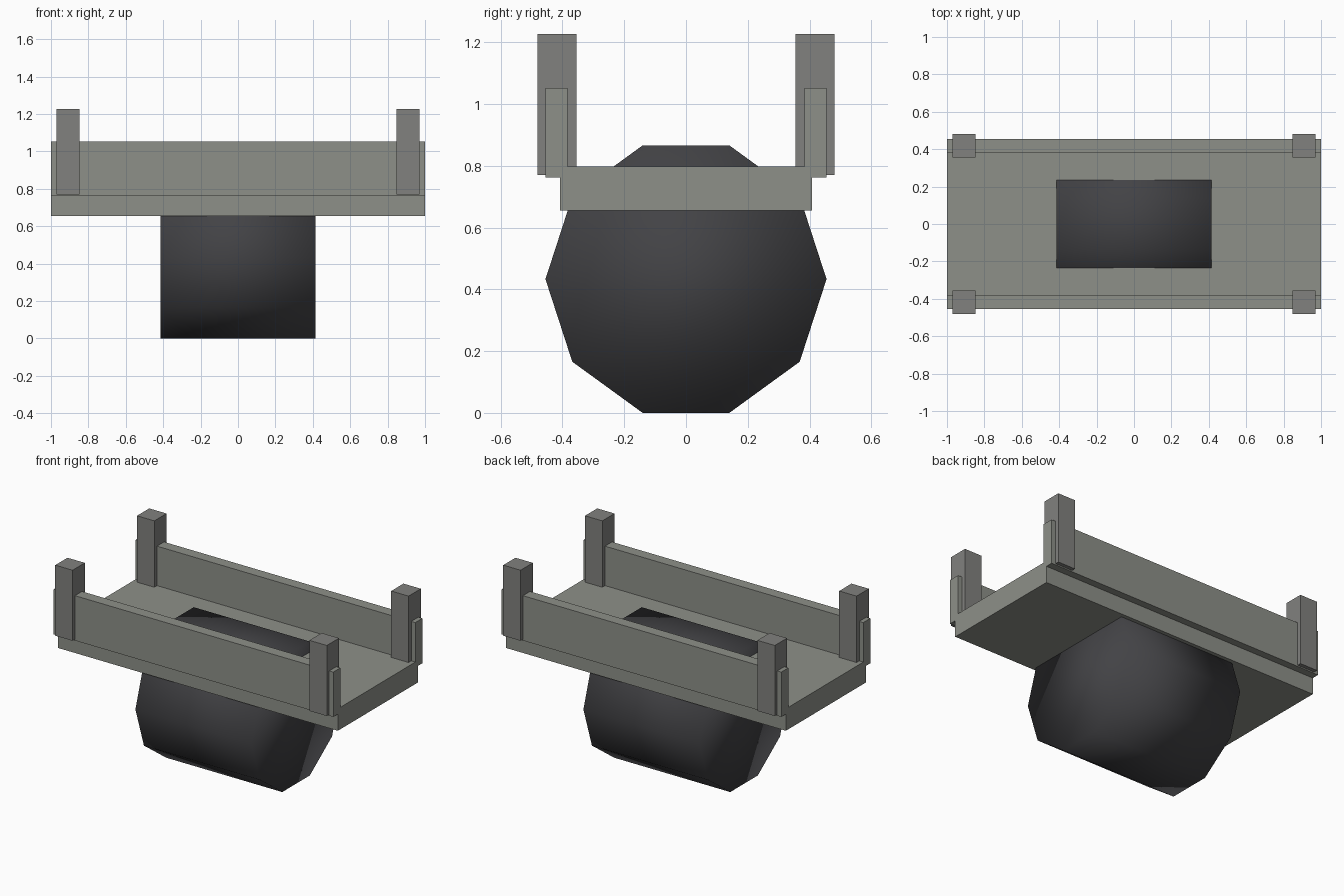
import bpy, bmesh, math

if "Cube" in bpy.data.objects:
    bpy.data.objects.remove(bpy.data.objects["Cube"])


def material(name, rgb):
    m = bpy.data.materials.new(name)
    m.diffuse_color = (*rgb, 1)
    m.use_nodes = True
    m.node_tree.nodes["Principled BSDF"].inputs["Base Color"].default_value = m.diffuse_color
    return m


deck_grey = material("deck_grey", (0.27, 0.28, 0.25))
post_grey = material("post_grey", (0.22, 0.22, 0.21))
dark = material("dark_rubber", (0.055, 0.055, 0.06))


def add_object(name, bm, mat):
    bmesh.ops.recalc_face_normals(bm, faces=bm.faces[:])
    mesh = bpy.data.meshes.new(name)
    bm.to_mesh(mesh)
    bm.free()
    mesh.materials.append(mat)
    obj = bpy.data.objects.new(name, mesh)
    bpy.context.collection.objects.link(obj)
    return obj


def box(name, x, y, z, mat):
    bm = bmesh.new()
    bmesh.ops.create_cube(bm, size=1)
    for v in bm.verts:
        for i, (lo, hi) in enumerate((x, y, z)):
            v.co[i] = hi if v.co[i] > 0 else lo
    return add_object(name, bm, mat)


# Flat deck
box("deck", (-1, 1), (-0.408, 0.408), (0.655, 0.797), deck_grey)

# Side rails and corner posts
for sy, side in ((-1, "front"), (1, "back")):
    box(f"{side}_rail", (-1, 1), sorted((sy * 0.383, sy * 0.455)), (0.762, 1.052), deck_grey)
    for sx, end in ((-1, "left"), (1, "right")):
        box(f"{side}_{end}_post", sorted((sx * 0.847, sx * 0.971)),
            sorted((sy * 0.355, sy * 0.48)), (0.77, 1.226), post_grey)

# Ten-sided roller lying along x, poking up through the deck
R = 0.455
bm = bmesh.new()
ring = [bm.verts.new((-0.415, R * math.cos(a), 0.433 + R * math.sin(a)))
        for a in (i * math.tau / 10 for i in range(10))]
cap = bm.faces.new(ring)
ext = bmesh.ops.extrude_face_region(bm, geom=[cap], use_keep_orig=True)
bmesh.ops.translate(bm, vec=(0.83, 0, 0),
                    verts=[g for g in ext["geom"] if isinstance(g, bmesh.types.BMVert)])
for f in bm.faces:
    f.smooth = True
add_object("roller", bm, dark)
